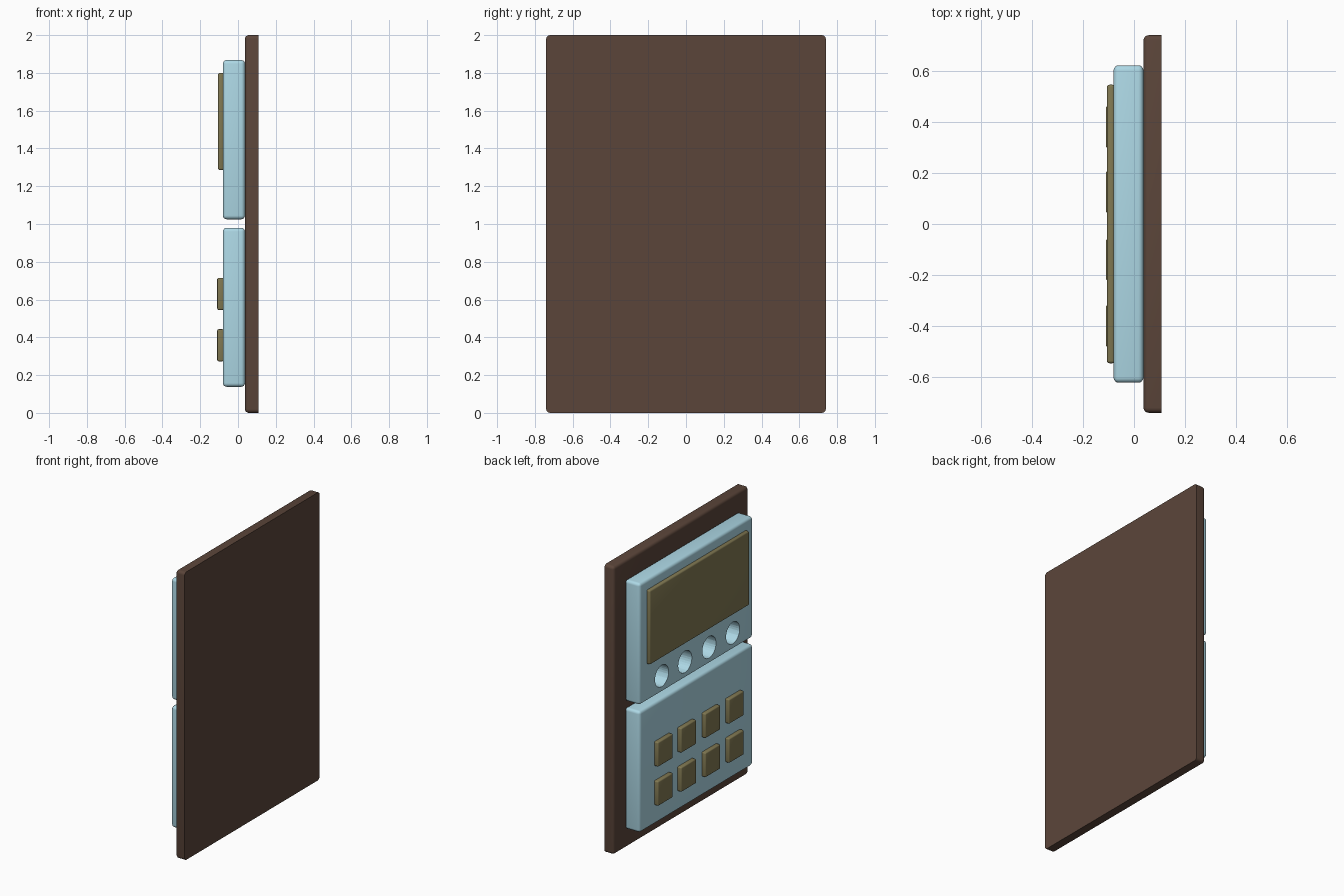
import bpy, bmesh, math
from mathutils import Matrix, Vector

if "Cube" in bpy.data.objects:
    bpy.data.objects.remove(bpy.data.objects["Cube"])


def material(name, rgb):
    m = bpy.data.materials.new(name)
    m.diffuse_color = (*rgb, 1)
    m.use_nodes = True
    m.node_tree.nodes["Principled BSDF"].inputs["Base Color"].default_value = m.diffuse_color
    return m


BROWN = material("brown", (0.105, 0.06, 0.042))
BLUE = material("pale_blue", (0.42, 0.69, 0.79))
OLIVE = material("olive", (0.22, 0.19, 0.085))


def smooth(ob):
    bpy.ops.object.select_all(action='DESELECT')
    bpy.context.view_layer.objects.active = ob
    ob.select_set(True)
    bpy.ops.object.shade_smooth_by_angle(angle=math.radians(30))


def rounded_box(name, x, y, z, radius, mat, segments=4, flat_back=False):
    """Box between the (min, max) pairs, with rounded edges."""
    lo, hi = Vector((x[0], y[0], z[0])), Vector((x[1], y[1], z[1]))
    size, mid = hi - lo, (lo + hi) / 2
    bm = bmesh.new()
    bmesh.ops.create_cube(bm, size=1)
    for v in bm.verts:
        v.co = Vector(a * b for a, b in zip(v.co, size))
    edges = [e for e in bm.edges
             if not (flat_back and all(v.co.x > 0 for v in e.verts))]
    bmesh.ops.bevel(bm, geom=edges, offset=radius, segments=segments,
                    profile=0.5, affect='EDGES')
    me = bpy.data.meshes.new(name)
    bm.to_mesh(me)
    bm.free()
    me.materials.append(mat)
    ob = bpy.data.objects.new(name, me)
    ob.location = mid
    bpy.context.collection.objects.link(ob)
    smooth(ob)
    return ob


columns = [0.38, 0.125, -0.14, -0.40]

# Backing plate: rounded front and corners, flat back
rounded_box("backing_plate", (0.037, 0.108), (-0.74, 0.74), (0, 2), 0.02,
            BROWN, flat_back=True)

# Two stacked panels
upper = rounded_box("upper_panel", (-0.08, 0.037), (-0.622, 0.622),
                    (1.025, 1.868), 0.02, BLUE)
rounded_box("lower_panel", (-0.08, 0.037), (-0.622, 0.622),
            (0.138, 0.98), 0.02, BLUE)

# Row of round sockets bored into the upper panel
bm = bmesh.new()
for y in columns:
    place = (Matrix.Translation((-0.08, y, 1.14))
             @ Matrix.Rotation(math.pi / 2, 4, 'Y'))
    bmesh.ops.create_cone(bm, cap_ends=True, segments=32, radius1=0.075,
                          radius2=0.075, depth=0.21, matrix=place)
me = bpy.data.meshes.new("socket_cutter")
bm.to_mesh(me)
bm.free()
me.materials.append(BLUE)
cutter = bpy.data.objects.new("socket_cutter", me)
cutter.hide_render = True
bpy.context.collection.objects.link(cutter)
cut = upper.modifiers.new("sockets", 'BOOLEAN')
cut.operation = 'DIFFERENCE'
cut.solver = 'EXACT'
cut.object = cutter
bpy.context.view_layer.objects.active = upper
bpy.ops.object.modifier_apply(modifier=cut.name)
bpy.data.objects.remove(cutter)
smooth(upper)

# Display screen
rounded_box("screen", (-0.106, -0.075), (-0.546, 0.546), (1.285, 1.80), 0.01,
            OLIVE, segments=3)

# Two rows of four buttons
for r, z in enumerate((0.63, 0.358)):
    for c, y in enumerate(columns):
        rounded_box(f"button_{r + 1}_{c + 1}", (-0.11, -0.075),
                    (y - 0.082, y + 0.082), (z - 0.085, z + 0.085), 0.008,
                    OLIVE, segments=3)
